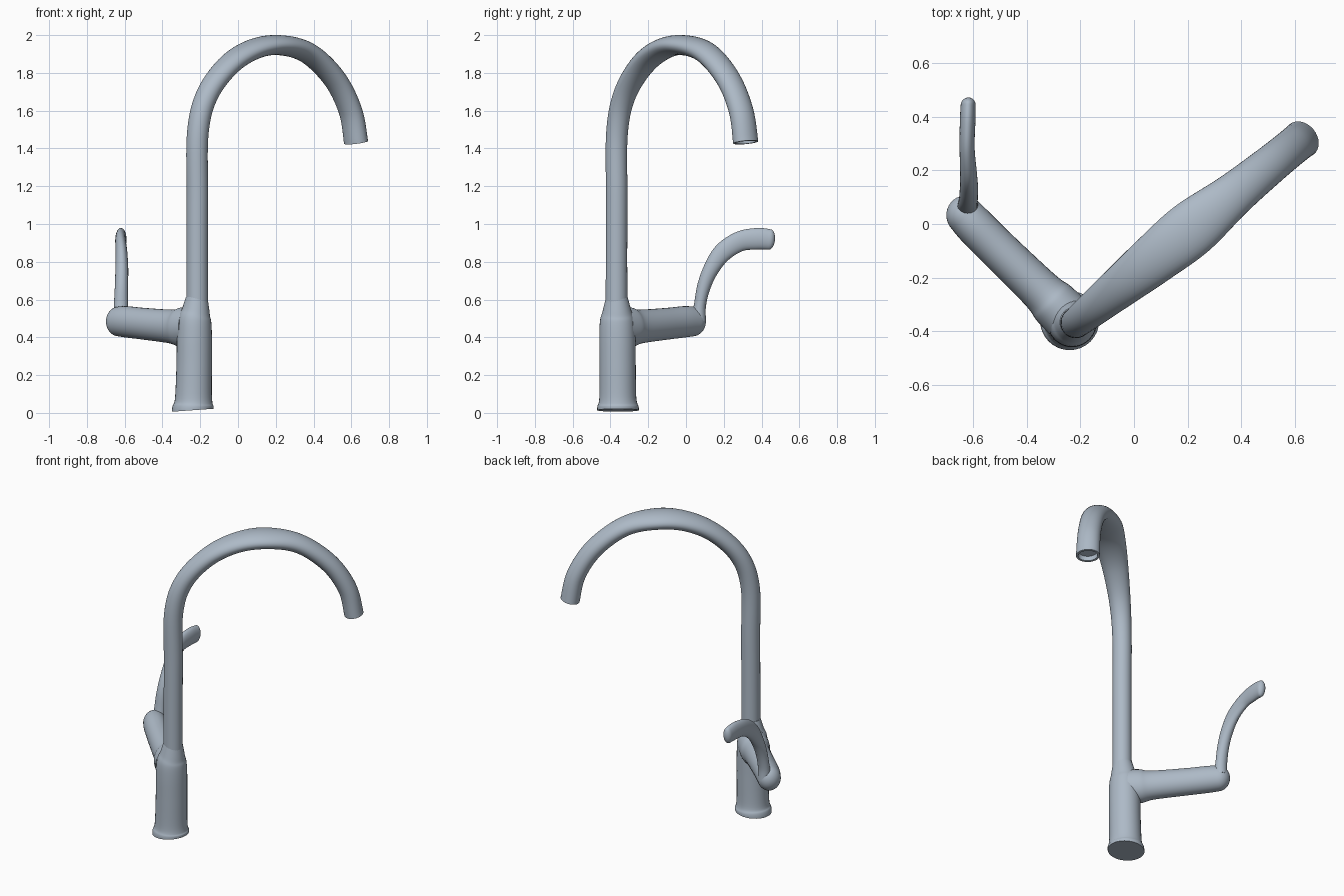
import bpy, bmesh, math
from mathutils import Vector

if "Cube" in bpy.data.objects:
    bpy.data.objects.remove(bpy.data.objects["Cube"])

metal = bpy.data.materials.new("brushed blue grey")
metal.diffuse_color = (0.42, 0.49, 0.57, 1)
metal.use_nodes = True
metal.node_tree.nodes["Principled BSDF"].inputs["Base Color"].default_value = metal.diffuse_color


def spline(rows, steps):
    """Catmull-Rom through rows of (x, y, z, radius_a, radius_b)."""
    out = []
    for i in range(len(rows) - 1):
        p = [rows[max(0, min(len(rows) - 1, i + k))] for k in (-1, 0, 1, 2)]
        for s in range(steps):
            t = s / steps
            out.append([0.5 * (2 * b + (c - a) * t + (2 * a - 5 * b + 4 * c - d) * t * t
                               + (3 * b - a - 3 * c + d) * t ** 3)
                        for a, b, c, d in zip(*p)])
    out.append(list(rows[-1]))
    return out


def tube(name, rows, side, steps=6, sides=32, end="flat", tilt=0.0):
    """Sweep an ellipse along a path; 'side' is the fixed sideways axis."""
    side = Vector(side).normalized()
    rows = spline(rows, steps)
    pts = [Vector(r[:3]) for r in rows]
    rings = []
    for i, r in enumerate(rows):
        tan = (pts[min(i + 1, len(pts) - 1)] - pts[max(i - 1, 0)]).normalized()
        rings.append((pts[i], tan, r[3], r[4]))
    c, tan, a, b = rings[-1]
    if end == "round":
        for k in range(1, 8):
            t = math.radians(85) * k / 7
            rings.append((c + tan * b * math.sin(t), tan, a * math.cos(t), b * math.cos(t)))
    elif end == "hollow":
        rings.append((c, tan, a * 0.78, b * 0.82))
        rings.append((c - tan * 0.03, tan, a * 0.7, b * 0.75))
    bm = bmesh.new()
    loops = []
    for c, tan, a, b in rings:
        nor = tan.cross(side).normalized()
        loop = []
        for k in range(sides):
            t = 2 * math.pi * k / sides
            v = c + nor * a * math.cos(t) + side * b * math.sin(t)
            # slanted foot that fades out higher up
            v.z += tilt * (v.x - c.x) * max(0, 1 - c.z / 0.3)
            loop.append(bm.verts.new(v))
        loops.append(loop)
    for l0, l1 in zip(loops, loops[1:]):
        for k in range(sides):
            j = (k + 1) % sides
            bm.faces.new((l0[k], l0[j], l1[j], l1[k]))
    bm.faces.new(loops[0])
    bm.faces.new(loops[-1])
    bmesh.ops.recalc_face_normals(bm, faces=bm.faces)
    me = bpy.data.meshes.new(name)
    bm.to_mesh(me)
    bm.free()
    me.materials.append(metal)
    ob = bpy.data.objects.new(name, me)
    bpy.context.collection.objects.link(ob)
    bpy.ops.object.select_all(action='DESELECT')
    ob.select_set(True)
    bpy.context.view_layer.objects.active = ob
    bpy.ops.object.shade_smooth_by_angle(angle=math.radians(45))
    return ob


# Base body with flared foot and soft shoulder
tube("base_body", [
    (-0.240, -0.360, 0.014, 0.110, 0.110),
    (-0.239, -0.360, 0.035, 0.109, 0.109),
    (-0.236, -0.361, 0.08, 0.098, 0.098),
    (-0.232, -0.362, 0.25, 0.094, 0.096),
    (-0.231, -0.363, 0.40, 0.093, 0.096),
    (-0.230, -0.364, 0.49, 0.088, 0.091),
    (-0.224, -0.365, 0.54, 0.074, 0.076),
    (-0.218, -0.366, 0.61, 0.058, 0.058)], (0, 1, 0), tilt=0.12)

# Gooseneck spout: the (x, z, thickness, width) path lies in one slanted plane
neck = [(-0.216, 0.50, 0.058, 0.058), (-0.216, 0.80, 0.057, 0.057),
        (-0.215, 1.15, 0.057, 0.057), (-0.213, 1.48, 0.057, 0.058),
        (-0.165, 1.68, 0.056, 0.064), (-0.055, 1.835, 0.054, 0.078),
        (0.075, 1.922, 0.053, 0.094), (0.215, 1.947, 0.053, 0.104),
        (0.370, 1.905, 0.054, 0.082), (0.510, 1.770, 0.056, 0.072),
        (0.595, 1.600, 0.057, 0.070), (0.625, 1.432, 0.058, 0.072)]
tube("spout", [(x, -0.367 + (x + 0.215) * 0.813, z, a, b) for x, z, a, b in neck],
     (-0.63, 0.776, 0), steps=8, end="hollow")

# Side arm holding the lever
tube("side_arm", [
    (-0.250, -0.345, 0.455, 0.105, 0.092),
    (-0.300, -0.295, 0.453, 0.105, 0.090),
    (-0.350, -0.245, 0.457, 0.090, 0.079),
    (-0.500, -0.100, 0.472, 0.084, 0.075),
    (-0.590, -0.010, 0.482, 0.083, 0.074),
    (-0.630, 0.033, 0.484, 0.079, 0.071)], (0.707, 0.707, 0), end="round")

# Curved lever handle
tube("lever_handle", [
    (-0.620, 0.066, 0.49, 0.040, 0.040),
    (-0.620, 0.074, 0.57, 0.032, 0.037),
    (-0.617, 0.095, 0.67, 0.036, 0.035),
    (-0.615, 0.135, 0.765, 0.042, 0.034),
    (-0.617, 0.195, 0.850, 0.050, 0.031),
    (-0.622, 0.285, 0.908, 0.053, 0.028),
    (-0.620, 0.380, 0.922, 0.057, 0.029),
    (-0.618, 0.443, 0.918, 0.054, 0.028)], (1, 0, 0), end="round")
